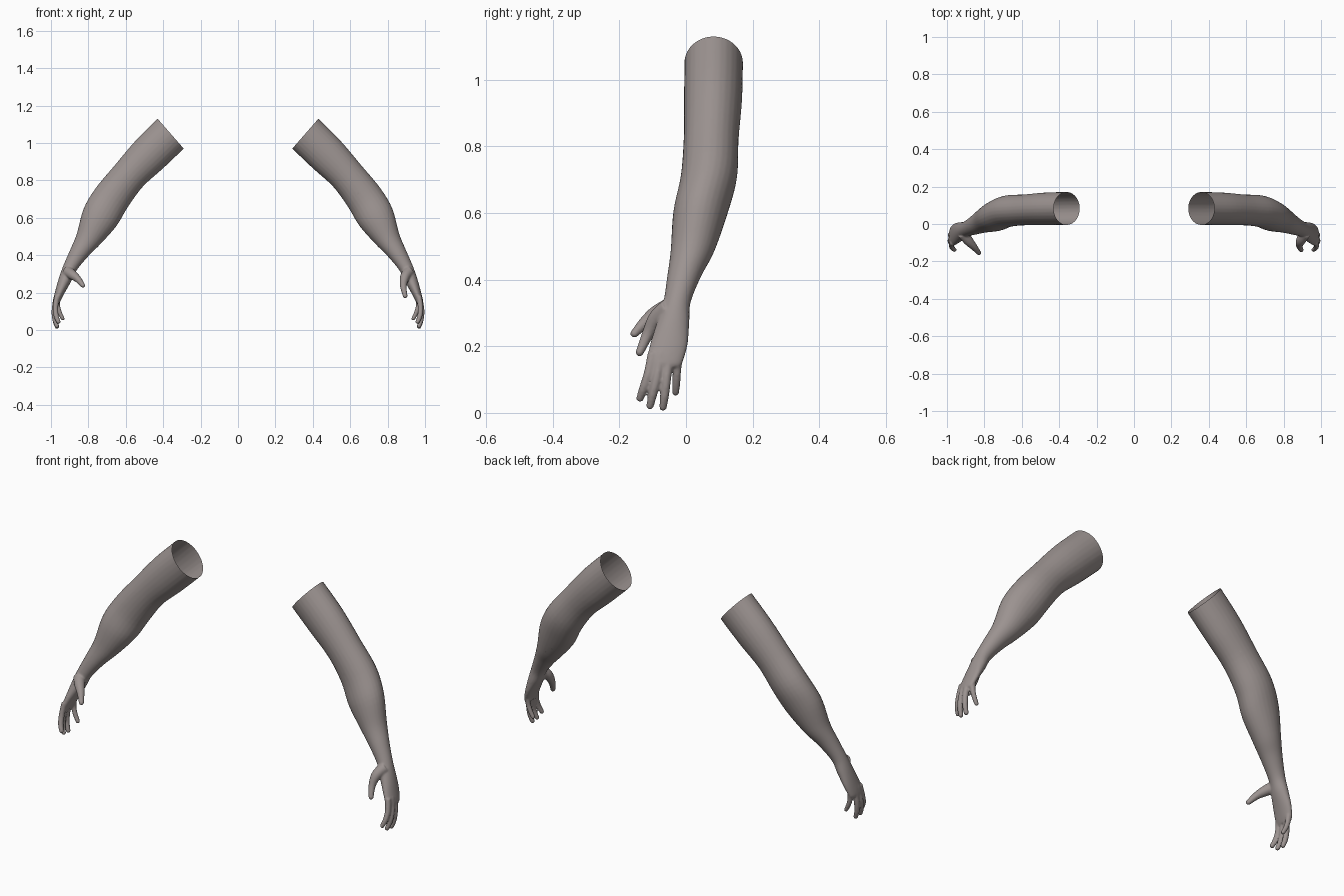
import bpy, bmesh, math
from mathutils import Vector

if "Cube" in bpy.data.objects:
    bpy.data.objects.remove(bpy.data.objects["Cube"])

SIDES = 28

skin = bpy.data.materials.new("warm_grey_skin")
skin.diffuse_color = (0.33, 0.29, 0.28, 1)
skin.use_nodes = True
skin.node_tree.nodes["Principled BSDF"].inputs["Base Color"].default_value = skin.diffuse_color

# Arm sections: outer edge (x, z), inner edge (x, z), front y, back y
ARM = [
    (0.33, 1.23, 0.19, 1.07, -0.005, 0.171),
    (0.43, 1.13, 0.29, 0.97, -0.005, 0.171),
    (0.55, 1.01, 0.40, 0.865, -0.006, 0.168),
    (0.66, 0.88, 0.51, 0.765, -0.007, 0.158),
    (0.76, 0.76, 0.59, 0.655, -0.016, 0.153),
    (0.825, 0.65, 0.65, 0.556, -0.038, 0.125),
    (0.862, 0.515, 0.735, 0.46, -0.046, 0.085),
    (0.897, 0.43, 0.80, 0.395, -0.056, 0.046),
    (0.934, 0.345, 0.862, 0.32, -0.068, 0.014),
    (0.957, 0.28, 0.892, 0.26, -0.088, 0.010),
    (0.977, 0.21, 0.926, 0.20, -0.108, 0.005),
    (0.990, 0.155, 0.952, 0.15, -0.118, -0.010),
    (0.988, 0.138, 0.960, 0.135, -0.108, -0.020),
]

# Finger paths: x, y, z, radius
FINGERS = [
    [(0.968, -0.100, 0.18, 0.015), (0.976, -0.112, 0.12, 0.0145),
     (0.972, -0.127, 0.075, 0.0135), (0.960, -0.138, 0.044, 0.0115)],
    [(0.970, -0.075, 0.18, 0.015), (0.982, -0.087, 0.11, 0.0145),
     (0.980, -0.099, 0.06, 0.0135), (0.968, -0.108, 0.021, 0.0115)],
    [(0.970, -0.050, 0.18, 0.015), (0.981, -0.058, 0.11, 0.0145),
     (0.979, -0.064, 0.055, 0.0135), (0.968, -0.069, 0.017, 0.0115)],
    [(0.965, -0.022, 0.18, 0.014), (0.964, -0.027, 0.13, 0.013),
     (0.952, -0.029, 0.09, 0.012), (0.937, -0.031, 0.061, 0.0105)],
]
THUMBS = {
    1: [(0.915, -0.050, 0.315, 0.030), (0.892, -0.088, 0.283, 0.026),
        (0.884, -0.115, 0.235, 0.018), (0.894, -0.139, 0.182, 0.0125)],
    -1: [(0.915, -0.050, 0.315, 0.030), (0.885, -0.090, 0.295, 0.026),
         (0.856, -0.122, 0.272, 0.019), (0.829, -0.155, 0.238, 0.0125)],
}


def spline(rows, steps):
    """Smooth curve through the rows, all columns at once."""
    out = []
    for i in range(len(rows) - 1):
        p0, p1 = rows[max(i - 1, 0)], rows[i]
        p2, p3 = rows[i + 1], rows[min(i + 2, len(rows) - 1)]
        for s in range(steps):
            t = s / steps
            out.append([0.5 * (2 * b + (c - a) * t + (2 * a - 5 * b + 4 * c - d) * t * t
                               + (3 * b - a - 3 * c + d) * t ** 3)
                        for a, b, c, d in zip(p0, p1, p2, p3)])
    return out + [list(rows[-1])]


def loft(bm, sections):
    """Closed skin over (centre, half axis, half axis) ellipses."""
    rings = []
    for c, u, v in sections:
        angles = [2 * math.pi * k / SIDES for k in range(SIDES)]
        rings.append([bm.verts.new(c + u * math.cos(a) + v * math.sin(a)) for a in angles])
    for r0, r1 in zip(rings, rings[1:]):
        for k in range(SIDES):
            n = (k + 1) % SIDES
            bm.faces.new((r0[k], r0[n], r1[n], r1[k]))
    bm.faces.new(rings[0][::-1])
    bm.faces.new(rings[-1])


def digit(bm, path):
    """Tapered finger with a rounded tip."""
    rows = spline(path, 5)
    pts = [Vector(r[:3]) for r in rows]
    sections = []
    for i, p in enumerate(pts):
        t = (pts[min(i + 1, len(pts) - 1)] - pts[max(i - 1, 0)]).normalized()
        u = t.cross(Vector((0, 1, 0))).normalized()
        sections.append((p, u * rows[i][3], t.cross(u) * rows[i][3]))
    t = (pts[-1] - pts[-2]).normalized()
    c, u, v = sections[-1]
    for k in range(1, 6):
        a = k * math.pi / 2 / 5.4
        sections.append((c + t * rows[-1][3] * math.sin(a), u * math.cos(a), v * math.cos(a)))
    loft(bm, sections)


def build_arm(name, side):
    bm = bmesh.new()
    # Upper arm, forearm and palm
    sections = []
    for xo, zo, xi, zi, yf, yb in spline(ARM, 5):
        centre = Vector(((xo + xi) / 2, (yf + yb) / 2, (zo + zi) / 2))
        sections.append((centre, Vector(((xo - xi) / 2, 0, (zo - zi) / 2)),
                         Vector((0, (yb - yf) / 2, 0))))
    loft(bm, sections)
    # Fingers and thumb
    for path in FINGERS + [THUMBS[side]]:
        digit(bm, path)
    for v in bm.verts:
        v.co.x *= side
    bmesh.ops.recalc_face_normals(bm, faces=bm.faces)
    mesh = bpy.data.meshes.new(name)
    bm.to_mesh(mesh)
    bm.free()
    obj = bpy.data.objects.new(name, mesh)
    bpy.context.collection.objects.link(obj)

    # Fuse the parts into one skin
    fuse = obj.modifiers.new("fuse", 'REMESH')
    fuse.mode = 'VOXEL'
    fuse.voxel_size = 0.0045
    soften = obj.modifiers.new("soften", 'SMOOTH')
    soften.factor = 0.5
    soften.iterations = 6
    thin = obj.modifiers.new("thin", 'DECIMATE')
    thin.ratio = 0.3
    graph = bpy.context.evaluated_depsgraph_get()
    fused = bpy.data.meshes.new_from_object(obj.evaluated_get(graph))
    obj.modifiers.clear()
    obj.data = fused

    # Open end at the shoulder
    bm = bmesh.new()
    bm.from_mesh(fused)
    bmesh.ops.bisect_plane(bm, geom=bm.verts[:] + bm.edges[:] + bm.faces[:],
                           plane_co=(0.36 * side, 0, 1.05),
                           plane_no=(-0.16 * side, 0, 0.14), clear_outer=True)
    for f in bm.faces:
        f.smooth = True
        f.material_index = 0
    bm.to_mesh(fused)
    bm.free()
    fused.materials.clear()
    fused.materials.append(skin)


build_arm("left_arm", 1)
build_arm("right_arm", -1)
